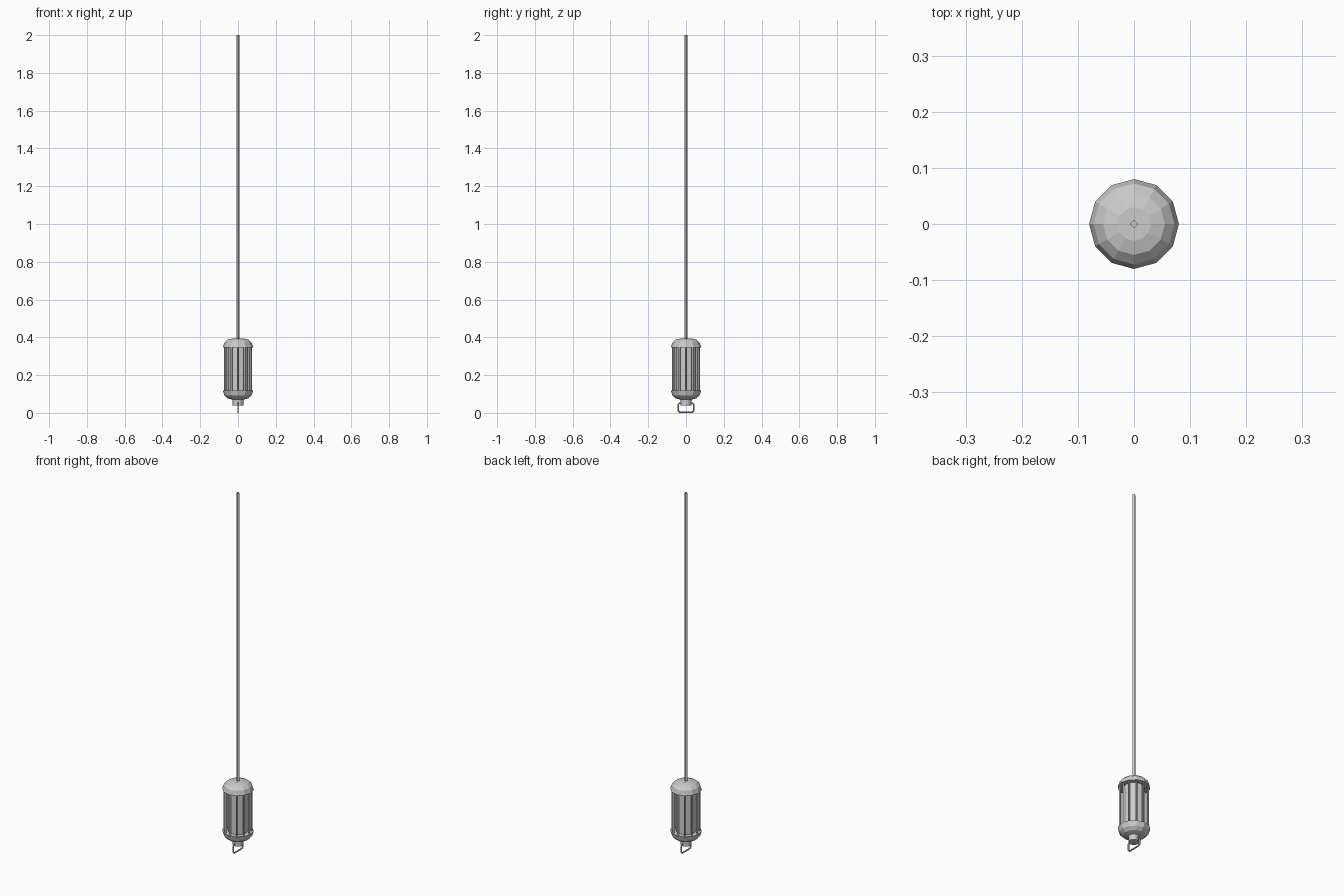
import bpy, bmesh, math
from mathutils import Vector

if "Cube" in bpy.data.objects:
    bpy.data.objects.remove(bpy.data.objects["Cube"])


def finish(name, bm):
    bmesh.ops.recalc_face_normals(bm, faces=bm.faces)
    me = bpy.data.meshes.new(name)
    bm.to_mesh(me)
    bm.free()
    ob = bpy.data.objects.new(name, me)
    bpy.context.collection.objects.link(ob)
    return ob


def lathe(name, profile, sides, x=0, y=0, turn=0.0):
    """Closed turned solid from (radius, z) pairs."""
    bm = bmesh.new()
    rings = []
    for r, z in profile:
        rings.append([bm.verts.new((x + r * math.cos(turn + 2 * math.pi * i / sides),
                                    y + r * math.sin(turn + 2 * math.pi * i / sides), z))
                      for i in range(sides)])
    for a, b in zip(rings, rings[1:]):
        for i in range(sides):
            j = (i + 1) % sides
            bm.faces.new((a[i], a[j], b[j], b[i]))
    bm.faces.new(rings[0])
    bm.faces.new(rings[-1])
    return finish(name, bm)


# Hanging rod
lathe("hanging_rod", [(0.008, 0.38), (0.008, 2.0)], 4)

# Domed caps
lathe("top_cap", [(0.08, 0.347), (0.072, 0.372), (0.055, 0.387), (0.03, 0.394)], 12)
lathe("bottom_cap", [(0.03, 0.070), (0.055, 0.077), (0.072, 0.092), (0.08, 0.118)], 12)

# Inner lamp tube
lathe("lamp_tube", [(0.052, 0.11), (0.052, 0.355)], 12)

# Cage bars
for i in range(12):
    a = 2 * math.pi * i / 12
    lathe(f"cage_bar_{i + 1}", [(0.005, 0.11), (0.005, 0.355)], 4,
          0.069 * math.cos(a), 0.069 * math.sin(a), a)

# Lower collar
lathe("lower_collar", [(0.028, 0.04), (0.028, 0.075)], 12)

# Pull ring: rounded rectangular loop in the YZ plane
path = [(-0.034, 0.004), (0.034, 0.004), (0.042, 0.012), (0.042, 0.044),
        (0.034, 0.052), (-0.034, 0.052), (-0.042, 0.044), (-0.042, 0.012)]
pts = [Vector((0, y, z)) for y, z in path]
bm = bmesh.new()
rings = []
for i, p in enumerate(pts):
    t = ((p - pts[i - 1]).normalized() + (pts[(i + 1) % 8] - p).normalized()).normalized()
    n = Vector((1, 0, 0)).cross(t)
    rings.append([bm.verts.new(p + 0.0043 * (n * math.cos(k * math.pi / 3)
                  + Vector((1, 0, 0)) * math.sin(k * math.pi / 3))) for k in range(6)])
for i in range(8):
    a, b = rings[i], rings[(i + 1) % 8]
    for k in range(6):
        m = (k + 1) % 6
        bm.faces.new((a[k], a[m], b[m], b[k]))
finish("pull_ring", bm)
